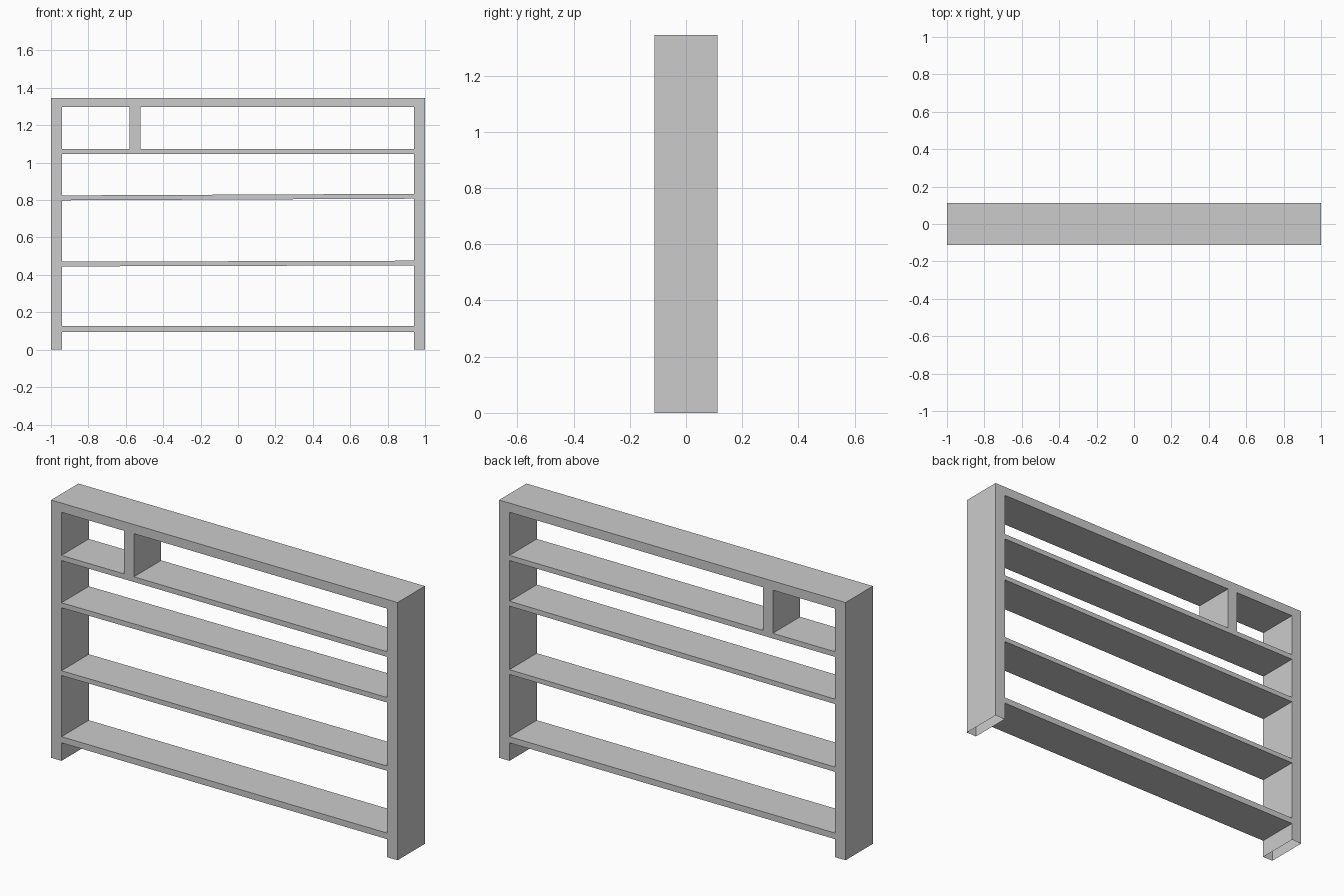
import bpy, bmesh

if "Cube" in bpy.data.objects:
    bpy.data.objects.remove(bpy.data.objects["Cube"])

HALF_DEPTH = 0.1125
# Column lines: left side, divider, right side
XS = [-1.0, -0.94, -0.58, -0.522, 0.94, 1.0]
# Shelves as (bottom, top, slight rise per unit x), lowest first; last is the top board
SHELVES = [(0.094, 0.126, 0.0), (0.448, 0.473, 0.003),
           (0.803, 0.829, 0.0045), (1.045, 1.072, 0.0), (1.297, 1.345, 0.0)]

# Row lines: z height and tilt; odd rows are shelf boards, even rows are openings
rows = [(0.0, 0.0)]
for low, high, tilt in SHELVES:
    rows += [(low, tilt), (high, tilt)]

bm = bmesh.new()

# Front outline of the one-piece frame, leaving the openings empty
grid = [[bm.verts.new((x, -HALF_DEPTH, z + tilt * x)) for x in XS] for z, tilt in rows]
last_row = len(rows) - 2
for r in range(len(rows) - 1):
    for c in range(len(XS) - 1):
        side = c in (0, len(XS) - 2)
        shelf = r % 2 == 1
        divider = c == 2 and r == last_row - 1
        if side or shelf or divider:
            bm.faces.new((grid[r][c], grid[r][c + 1], grid[r + 1][c + 1], grid[r + 1][c]))
bmesh.ops.delete(bm, geom=[v for v in bm.verts if not v.link_faces], context='VERTS')

# Back face and walls of the hollow shell
front = bm.faces[:]
edge_loops = [e for e in bm.edges if len(e.link_faces) == 1]
copy = bmesh.ops.duplicate(bm, geom=bm.verts[:] + bm.edges[:] + front)
vmap = copy["vert_map"]
for v in [g for g in copy["geom"] if isinstance(g, bmesh.types.BMVert)]:
    v.co.y = HALF_DEPTH
for e in edge_loops:
    a, b = e.verts
    # The feet are open underneath
    if max(a.co.z, b.co.z) > 0.001:
        bm.faces.new((a, b, vmap[b], vmap[a]))
bmesh.ops.recalc_face_normals(bm, faces=bm.faces[:])

mesh = bpy.data.meshes.new("shelf_frame")
bm.to_mesh(mesh)
bm.free()
bpy.context.collection.objects.link(bpy.data.objects.new("shelf_frame", mesh))
